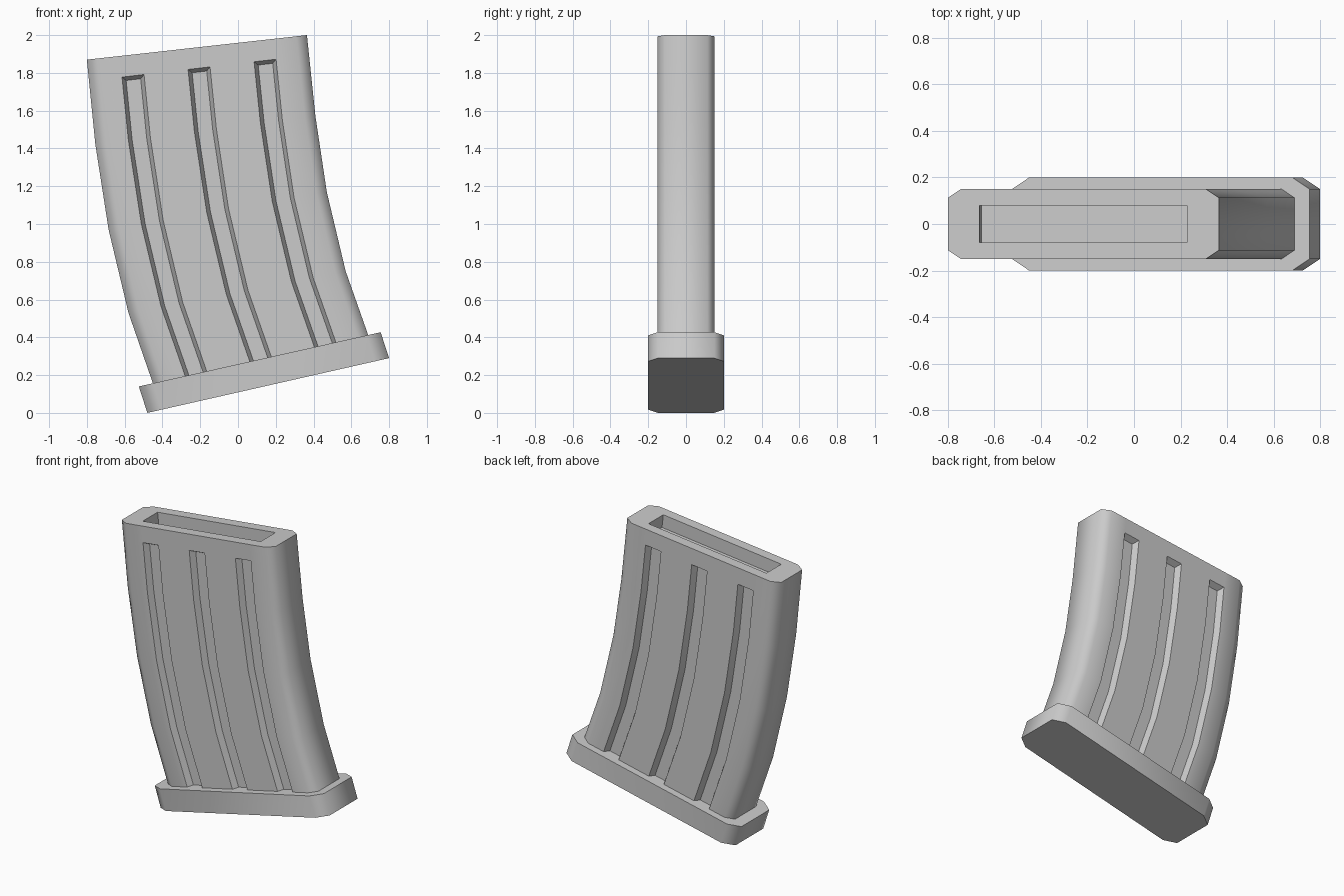
import bpy, bmesh
from mathutils import Vector
from math import radians

cube = bpy.data.objects.get("Cube")
if cube:
    bpy.data.objects.remove(cube, do_unlink=True)

grey = bpy.data.materials.new("plain_grey")
grey.use_nodes = True
colour = (0.6, 0.6, 0.6, 1)
grey.diffuse_color = colour
grey.node_tree.nodes["Principled BSDF"].inputs["Base Color"].default_value = colour


def make_object(name, bm):
    bmesh.ops.recalc_face_normals(bm, faces=bm.faces[:])
    mesh = bpy.data.meshes.new(name)
    bm.to_mesh(mesh)
    bm.free()
    mesh.materials.append(grey)
    obj = bpy.data.objects.new(name, mesh)
    bpy.context.collection.objects.link(obj)
    return obj


def select(obj):
    bpy.ops.object.select_all(action="DESELECT")
    obj.select_set(True)
    bpy.context.view_layer.objects.active = obj


def smooth(obj):
    select(obj)
    bpy.ops.object.shade_smooth_by_angle(angle=radians(60))


def point(pair, t, y):
    """Point at fraction t between the two ends of a slanted row."""
    a, b = (Vector((p[0], 0, p[1])) for p in pair)
    p = a.lerp(b, t)
    p.y = y
    return p


def prism(name, top, bottom, outline):
    """Solid between two slanted rows, with an outline of (t, y) points."""
    bm = bmesh.new()
    loops = [[bm.verts.new(point(row, t, y)) for t, y in outline] for row in (top, bottom)]
    for loop in loops:
        bm.faces.new(loop)
    n = len(outline)
    for i in range(n):
        j = (i + 1) % n
        bm.faces.new((loops[0][i], loops[0][j], loops[1][j], loops[1][i]))
    return make_object(name, bm)


# Curved body: rows of (left end, right end), from the top down into the base
levels = [((-0.80, 1.87), (0.365, 2.0)), ((-0.755, 1.42), (0.41, 1.57)),
          ((-0.685, 0.97), (0.47, 1.17)), ((-0.58, 0.53), (0.57, 0.75)),
          ((-0.45, 0.155), (0.69, 0.41)), ((-0.43, 0.10), (0.71, 0.35))]


def between(f):
    return tuple(tuple(Vector(a).lerp(Vector(b), f)) for a, b in zip(levels[0], levels[1]))


rows = [levels[0], between(0.25), between(0.295)] + levels[1:]
HALF, END_HALF, DEPTH, CHAMFER, LIP = 0.15, 0.113, 0.04, 0.048, 0.017

# Columns across the width, each marked shallow or deep for the three grooves
columns = [(0, False), (CHAMFER, False)]
for start in (0.15, 0.45, 0.75):
    columns += [(start, False), (start + LIP, True),
                (start + 0.1 - LIP, True), (start + 0.1, False)]
columns += [(1 - CHAMFER, False), (1, False)]

bm = bmesh.new()
sides = []
for sign in (-1, 1):
    grid, deep = [], set()
    for r, row in enumerate(rows):
        line = []
        for t, groove in columns:
            y = END_HALF if t in (0, 1) else HALF
            sunk = groove and r >= 2
            v = bm.verts.new(point(row, t, sign * (y - DEPTH if sunk else y)))
            if sunk:
                deep.add(v)
            line.append(v)
        grid.append(line)
    for r in range(len(rows) - 1):
        for c in range(len(columns) - 1):
            quad = [grid[r][c], grid[r][c + 1], grid[r + 1][c + 1], grid[r + 1][c]]
            face = bm.faces.new(quad)
            low = [i for i in range(4) if quad[i] in deep]
            if len(low) == 1:  # mitred groove corner
                bmesh.utils.face_split(face, quad[low[0]], quad[low[0] - 2])
    sides.append(grid)

front, back = sides
for r in range(len(rows) - 1):
    for c in (0, -1):
        bm.faces.new((front[r][c], front[r + 1][c], back[r + 1][c], back[r][c]))
for r in (0, -1):
    bm.faces.new(front[r] + back[r][::-1])
body = make_object("magazine_body", bm)

# Shallow rectangular opening in the top
slope = (Vector((0.365, 2.0)) - Vector((-0.80, 1.87))).normalized()
normal = Vector((-slope.y, slope.x))


def shifted(d):
    return tuple(tuple(Vector(p) + normal * d) for p in levels[0])


cutter = prism("opening_cutter", shifted(0.1), shifted(-0.09),
               [(0.116, -0.08), (0.882, -0.08), (0.882, 0.08), (0.116, 0.08)])
cutter.hide_render = True
cut = body.modifiers.new("opening", "BOOLEAN")
cut.operation = "DIFFERENCE"
cut.solver = "EXACT"
cut.object = cutter
select(body)
bpy.ops.object.modifier_apply(modifier=cut.name)
bpy.data.objects.remove(cutter, do_unlink=True)
smooth(body)

# Tilted base plate with chamfered corners
k = 0.058
half_outline = [(0, -0.15), (k, -0.2), (1 - k, -0.2), (1, -0.15)]
outline = half_outline + [(t, -y) for t, y in reversed(half_outline)]
base = prism("base_plate", ((-0.525, 0.14), (0.755, 0.427)),
             ((-0.48, 0.0), (0.80, 0.29)), outline)
smooth(base)
